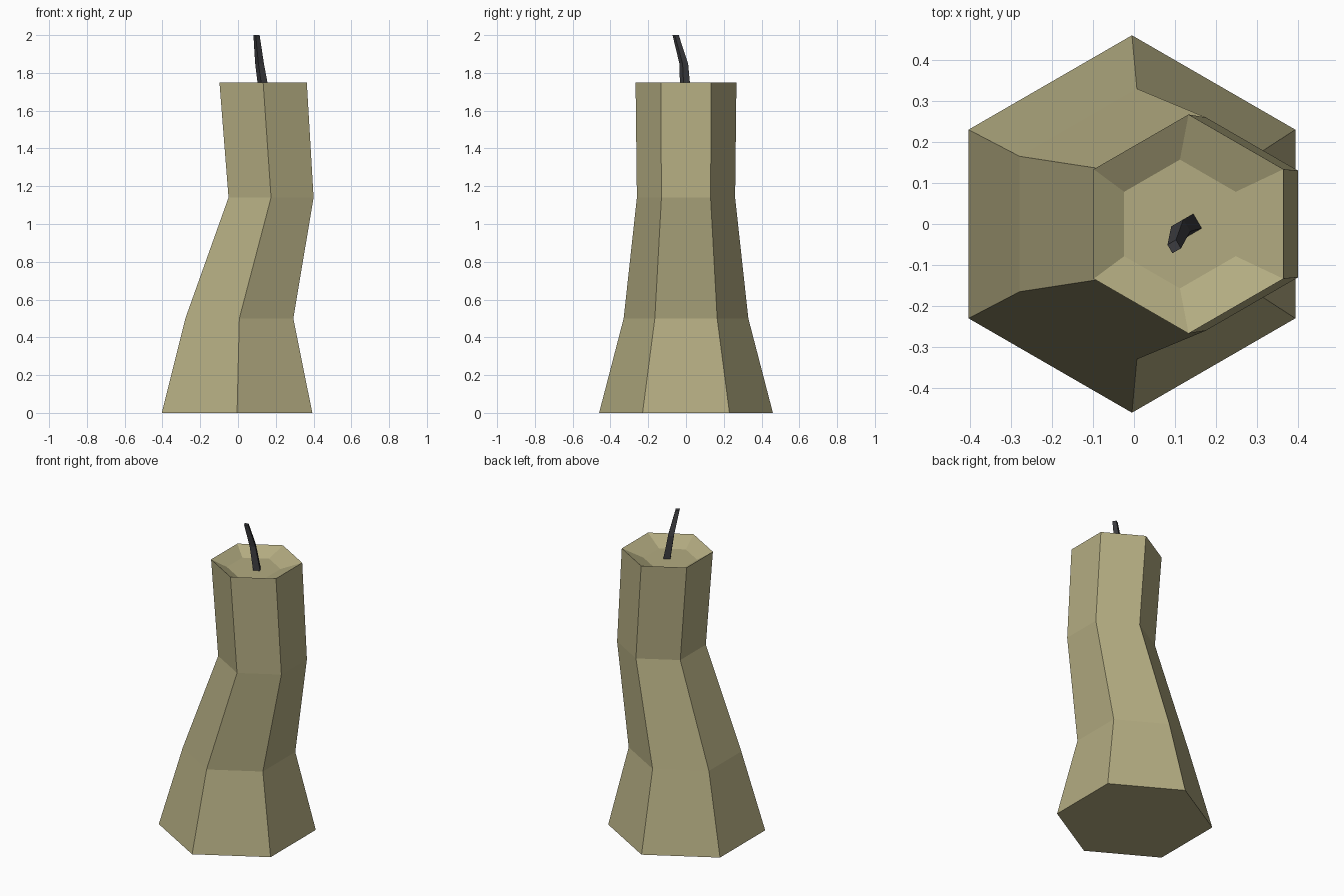
import bpy, bmesh
from math import sin, cos, radians

if "Cube" in bpy.data.objects:
    bpy.data.objects.remove(bpy.data.objects["Cube"])


def material(name, rgb):
    m = bpy.data.materials.new(name)
    m.diffuse_color = (*rgb, 1)
    m.use_nodes = True
    m.node_tree.nodes["Principled BSDF"].inputs["Base Color"].default_value = m.diffuse_color
    return m


def loft(name, sides, start_deg, rings, mat):
    """Skin polygon rings given as (x, y, z, radius), capped at both ends."""
    bm = bmesh.new()
    loops = []
    for x, y, z, r in rings:
        angles = [radians(start_deg + 360 * i / sides) for i in range(sides)]
        loops.append([bm.verts.new((x + r * cos(a), y + r * sin(a), z)) for a in angles])
    for a, b in zip(loops, loops[1:]):
        for i in range(sides):
            j = (i + 1) % sides
            bm.faces.new((a[i], a[j], b[j], b[i]))
    bm.faces.new(loops[0][::-1])
    bm.faces.new(loops[-1])
    bmesh.ops.recalc_face_normals(bm, faces=bm.faces)
    mesh = bpy.data.meshes.new(name)
    bm.to_mesh(mesh)
    bm.free()
    mesh.materials.append(mat)
    obj = bpy.data.objects.new(name, mesh)
    bpy.context.collection.objects.link(obj)
    return obj


# Bent six-sided wax body, ending in a shallow melted basin
loft("candle_body", 6, 90, [
    (-0.005, 0, 0.00, 0.46),
    (0.007, 0, 0.50, 0.33),
    (0.175, 0, 1.14, 0.26),
    (0.133, 0, 1.75, 0.267),
    (0.112, 0, 1.70, 0.157),
], material("wax", (0.45, 0.41, 0.22)))

# Leaning four-sided wick
loft("wick", 4, 75, [
    (0.137, -0.003, 1.70, 0.029),
    (0.114, -0.012, 1.85, 0.024),
    (0.098, -0.055, 2.00, 0.017),
], material("charred_wick", (0.045, 0.045, 0.05)))
